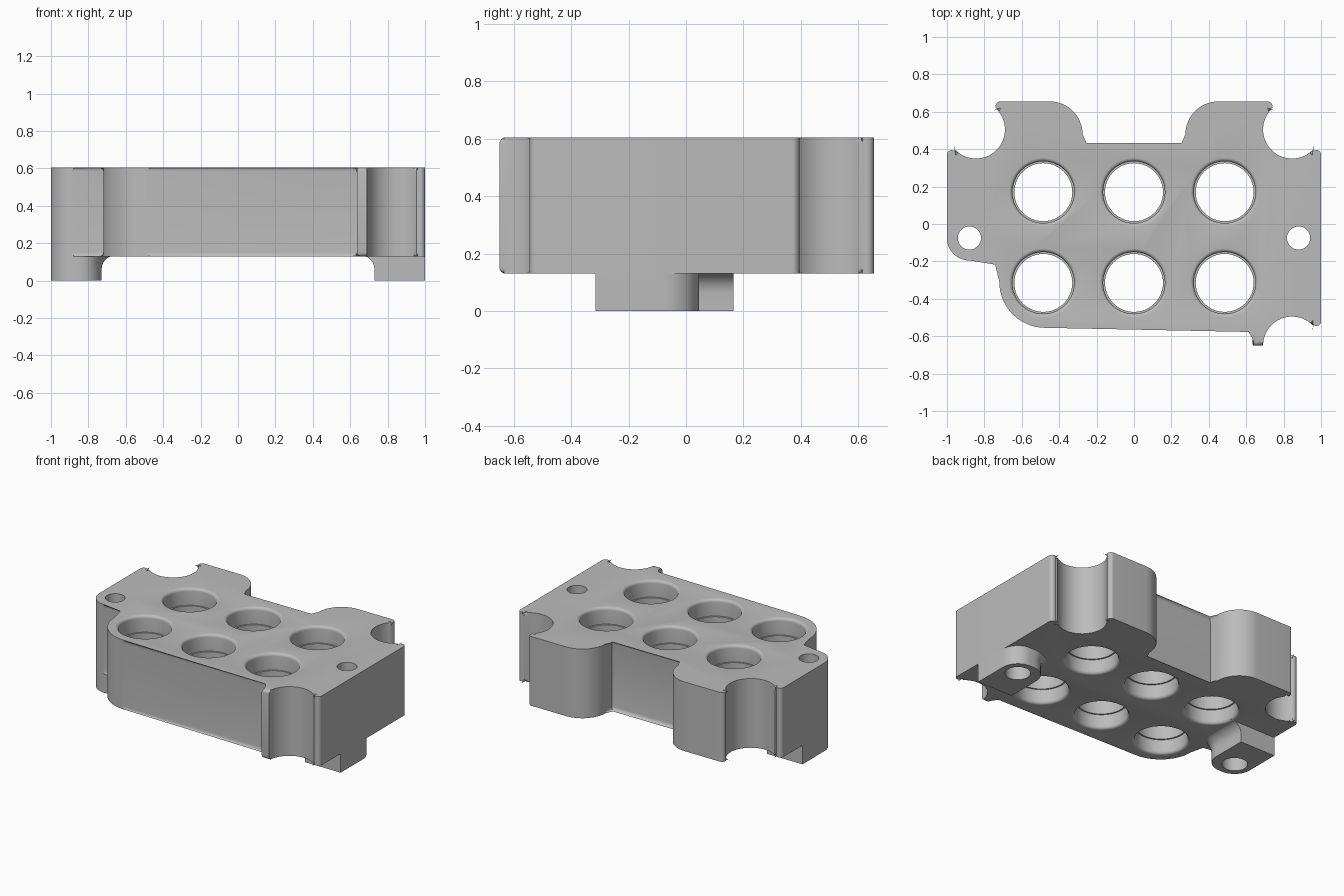
import bpy, bmesh, math
from math import radians, cos, sin

cube = bpy.data.objects.get("Cube")
if cube:
    bpy.data.objects.remove(cube, do_unlink=True)

BOTTOM, TOP, ROUND = 0.13, 0.605, 0.022

grey = bpy.data.materials.new("plain grey")
grey.use_nodes = True
grey.diffuse_color = (0.5, 0.5, 0.5, 1)
grey.node_tree.nodes["Principled BSDF"].inputs["Base Color"].default_value = (0.5, 0.5, 0.5, 1)


def arc(cx, cy, r, a, b):
    """Points on an arc from angle a to angle b in degrees."""
    n = max(6, int(abs(b - a) / 6))
    return [(cx + r * cos(radians(a + (b - a) * i / n)),
             cy + r * sin(radians(a + (b - a) * i / n))) for i in range(n + 1)]


def finish(bm, name):
    bmesh.ops.recalc_face_normals(bm, faces=bm.faces)
    mesh = bpy.data.meshes.new(name)
    bm.to_mesh(mesh)
    bm.free()
    mesh.materials.append(grey)
    ob = bpy.data.objects.new(name, mesh)
    bpy.context.collection.objects.link(ob)
    return ob


def loft(bm, rings):
    """Skin a stack of equal point rings and cap both ends."""
    rows = [[bm.verts.new(p) for p in ring] for ring in rings]
    n = len(rows[0])
    for low, high in zip(rows, rows[1:]):
        for i in range(n):
            j = (i + 1) % n
            bm.faces.new((low[i], low[j], high[j], high[i]))
    bm.faces.new(rows[0][::-1])
    bm.faces.new(rows[-1])


def lathe(name, x, y, profile, sides=48):
    bm = bmesh.new()
    loft(bm, [[(x + r * cos(math.tau * i / sides), y + r * sin(math.tau * i / sides), z)
               for i in range(sides)] for r, z in profile])
    ob = finish(bm, name)
    ob.hide_render = True
    return ob


def drill(target, cutter):
    mod = target.modifiers.new("hole", "BOOLEAN")
    mod.operation, mod.solver, mod.object = "DIFFERENCE", "EXACT", cutter
    bpy.context.view_layer.objects.active = target
    bpy.ops.object.modifier_apply(modifier=mod.name)


# Body outline: back left half, mirrored for the back right
back = arc(0.975, 0.37, 0.025, 0, 132)
back += arc(0.845, 0.505, 0.155, 314, 136)
back += arc(0.715, 0.63, 0.025, -42, 90)
back += arc(0.45, 0.48, 0.175, 90, 180)
back += [(0.275, 0.41)]
outline = arc(-0.475, -0.31, 0.245, 180, 270)
outline += [(0.635, -0.555), (0.635, -0.65)]
outline += arc(0.845, -0.65, 0.155, 180, 45)
outline += arc(0.975, -0.52, 0.025, 228, 360)
outline += back + [(-x, y) for x, y in reversed(back)]
outline += arc(-0.88, -0.075, 0.12, 180, 270) + [(-0.72, -0.195)]

# Body block with rounded rims
bm = bmesh.new()
loft(bm, [[(x, y, z) for x, y in outline] for z in (BOTTOM, TOP)])
rims = [e for e in bm.edges if abs(e.verts[0].co.z - e.verts[1].co.z) < 1e-5]
bmesh.ops.bevel(bm, geom=rims, offset=ROUND, segments=4, profile=0.5,
                affect="EDGES", clamp_overlap=False)
bmesh.ops.remove_doubles(bm, verts=bm.verts, dist=1e-4)
body = finish(bm, "body_block")

# Stepped round sockets with a lip halfway and softened mouths
cutters = []
mouth = [(0.185 - 0.02 * sin(radians(a)), 0.02 - 0.02 * cos(radians(a)))
         for a in range(0, 91, 18)]
socket = [(0.185, BOTTOM - 0.05)] + [(r, BOTTOM + d) for r, d in mouth]
socket += [(0.165, 0.23), (0.155, 0.23), (0.155, 0.49), (0.165, 0.49)]
socket += [(r, TOP - d) for r, d in reversed(mouth)] + [(0.185, TOP + 0.05)]
for x in (-0.485, 0, 0.485):
    for y in (0.17, -0.315):
        cutters.append(lathe("socket_cutter", x, y, socket))
        drill(body, cutters[-1])


# Feet: rounded at the screw end, square at the other, flared on the inner side
def foot(name, side):
    plan = arc(-0.88, -0.075, 0.12, 180, 270) + arc(-0.85, -0.075, 0.12, 270, 360)
    plan += [(-0.73, 0.165), (-1, 0.165)]
    levels = [(0, 0)] + [(0.075 * (1 - cos(radians(a))), 0.06 + 0.075 * sin(radians(a)))
                         for a in range(0, 91, 15)] + [(0.075, 0.155)]
    rings = []
    for flare, z in levels:
        ring = []
        for x, y in plan:
            x += flare * min(1, max(0, (x + 0.85) / 0.12))
            ring.append((x, y, z) if side < 0 else (-x, -0.15 - y, z))
        rings.append(ring)
    bm = bmesh.new()
    loft(bm, rings)
    return finish(bm, name)


feet = [foot("right_foot", -1), foot("left_foot", 1)]

# Counterbored screw holes through body and feet
screw = [(0.08, -0.1), (0.08, 0.2), (0.062, 0.2), (0.062, 0.7)]
for side, part in zip((-1, 1), feet):
    cutters.append(lathe("screw_cutter", side * 0.88, -0.075, screw, 32))
    drill(body, cutters[-1])
    drill(part, cutters[-1])

for cutter in cutters:
    bpy.data.objects.remove(cutter, do_unlink=True)

bpy.ops.object.select_all(action="DESELECT")
for ob in [body] + feet:
    ob.select_set(True)
bpy.context.view_layer.objects.active = body
bpy.ops.object.shade_smooth_by_angle(angle=radians(35))
